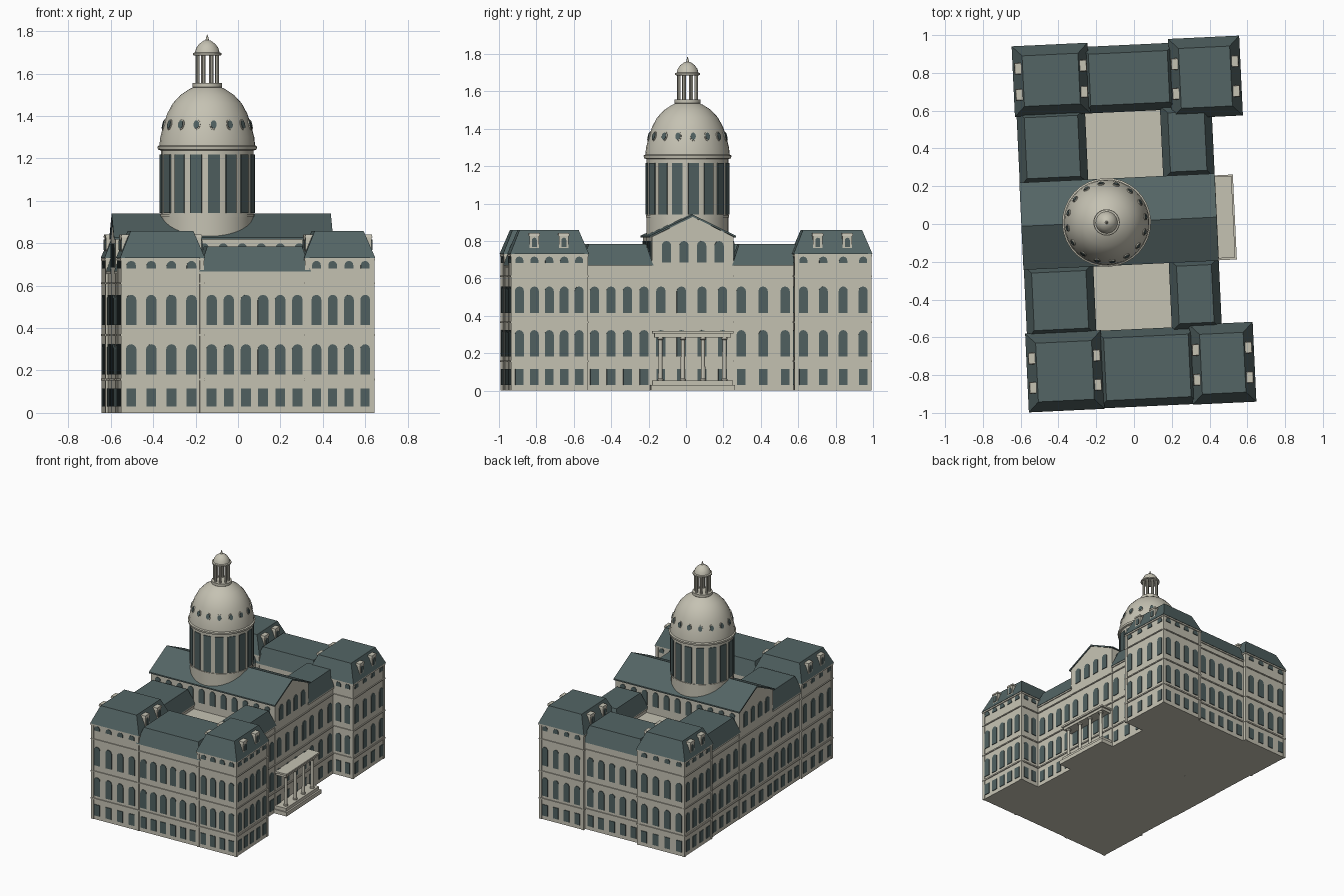
import bpy, bmesh, math
from mathutils import Vector, Matrix

if "Cube" in bpy.data.objects:
    bpy.data.objects.remove(bpy.data.objects["Cube"])

# The whole building is turned slightly about the vertical axis
TURN = Matrix.Rotation(math.radians(2.7), 4, 'Z')
Z = Vector((0, 0, 1))


def material(name, rgb):
    m = bpy.data.materials.new(name)
    m.diffuse_color = (*rgb, 1)
    m.use_nodes = True
    m.node_tree.nodes["Principled BSDF"].inputs["Base Color"].default_value = m.diffuse_color
    return m


STONE = material("pale_stone", (0.56, 0.54, 0.45))
SLATE = material("slate", (0.088, 0.130, 0.130))
GLASS = material("dark_glass", (0.080, 0.118, 0.118))


def finish(name, bm, mat, smooth=False):
    bmesh.ops.recalc_face_normals(bm, faces=bm.faces[:])
    me = bpy.data.meshes.new(name)
    bm.transform(TURN)
    bm.to_mesh(me)
    bm.free()
    me.materials.append(mat)
    ob = bpy.data.objects.new(name, me)
    bpy.context.collection.objects.link(ob)
    if smooth:
        bpy.ops.object.select_all(action='DESELECT')
        ob.select_set(True)
        bpy.context.view_layer.objects.active = ob
        bpy.ops.object.shade_smooth_by_angle(angle=math.radians(28))
    return ob


def frustum(bm, x0, x1, y0, y1, z0, z1, inset=0.0):
    """Box whose top may be drawn in on all sides."""
    i = inset
    lo = [bm.verts.new(p) for p in ((x0, y0, z0), (x1, y0, z0), (x1, y1, z0), (x0, y1, z0))]
    hi = [bm.verts.new(p) for p in ((x0 + i, y0 + i, z1), (x1 - i, y0 + i, z1),
                                    (x1 - i, y1 - i, z1), (x0 + i, y1 - i, z1))]
    bm.faces.new(lo[::-1])
    bm.faces.new(hi)
    for k in range(4):
        j = (k + 1) % 4
        bm.faces.new((lo[k], lo[j], hi[j], hi[k]))


def plate(bm, origin, out, w, h, arched=True, up=Z, thick=0.005):
    """Thin window plate: origin is the middle of its sill on the wall."""
    out, origin = Vector(out), Vector(origin)
    side = up.cross(out).normalized()
    r = w / 2
    pts = [(-r, 0), (r, 0)]
    if arched:
        pts += [(r * math.cos(a * math.pi / 6), h - r + r * math.sin(a * math.pi / 6)) for a in range(7)]
    else:
        pts += [(r, h), (-r, h)]
    base = [origin + side * u + up * v for u, v in pts]
    front = [bm.verts.new(p + out * thick) for p in base]
    back = [bm.verts.new(p - out * 0.002) for p in base]
    bm.faces.new(front)
    for k in range(len(pts)):
        j = (k + 1) % len(pts)
        bm.faces.new((back[k], back[j], front[j], front[k]))


def lathe(bm, profile, cx, cy, n=32):
    """Closed solid of revolution from (radius, height) points."""
    rings = [[bm.verts.new((cx + r * math.cos(2 * math.pi * k / n),
                            cy + r * math.sin(2 * math.pi * k / n), z)) for k in range(n)]
             for r, z in profile]
    for a, b in zip(rings, rings[1:]):
        for k in range(n):
            j = (k + 1) % n
            bm.faces.new((a[k], a[j], b[j], b[k]))
    bm.faces.new(rings[0][::-1])
    bm.faces.new(rings[-1])


def spread(a, b, n):
    return [a + (b - a) * k / (n - 1) for k in range(n)]


# Footprints: x0, x1, y0, y1
PAVILIONS = {"southwest": (-.594, -.21, -.961, -.562), "southeast": (.275, .594, -.961, -.556),
             "northwest": (-.594, -.21, .605, .961), "northeast": (.235, .594, .556, .961)}
WINGS = {"south_middle": (-.22, .29, -.958, -.565), "north_middle": (-.23, .25, .605, .94),
         "west_south": (-.585, -.235, -.57, -.203), "west_north": (-.585, -.24, .235, .62),
         "east_south": (.183, .43, -.57, -.203), "east_north": (.175, .43, .235, .61)}
HALL = (-.588, .433, -.203, .235)
BANDS = ((.152, .162), (.362, .371), (.608, .616))

# Walls, string courses, corner strips and hipped roofs
trim = bmesh.new()
dormers = bmesh.new()
glass = bmesh.new()
for group, top, roof_top in ((PAVILIONS, .73, .858), (WINGS, .668, .785)):
    tall = group is PAVILIONS
    for name, (x0, x1, y0, y1) in group.items():
        bm = bmesh.new()
        frustum(bm, x0, x1, y0, y1, 0, top)
        finish(name + "_walls", bm, STONE)
        for a, b in BANDS + ((top - .012, top - .001),):
            frustum(trim, x0 - .007, x1 + .007, y0 - .007, y1 + .007, a, b)
        bm = bmesh.new()
        o = .009
        frustum(bm, x0 - o, x1 + o, y0 - o, y1 + o, top, roof_top, .053 if tall else .04)
        finish(name + "_roof", bm, SLATE)
        if not tall:
            continue
        for cx, sx in ((x0, 1), (x1, -1)):
            for cy, sy in ((y0, 1), (y1, -1)):
                xs, ys = sorted((cx - sx * .004, cx + sx * .016)), sorted((cy - sy * .004, cy + sy * .016))
                frustum(trim, *xs, *ys, 0, top)
        # Two dormers on each of the east and west roof slopes
        for cx, s in ((x0, -1), (x1, 1)):
            for t in (.30, .69):
                cy = y0 + (y1 - y0) * t
                xs = sorted((cx - s * .055, cx - s * .004))
                frustum(dormers, *xs, cy - .026, cy + .026, .755, .83)
                frustum(dormers, xs[0] - .004, xs[1] + .004, cy - .031, cy + .031, .828, .842, .003)
                plate(glass, (cx - s * .004, cy, .768), (s, 0, 0), .026, .05)
finish("string_courses", trim, STONE)
finish("dormers", dormers, STONE)

# Courtyard floors
bm = bmesh.new()
frustum(bm, -.25, .2, .22, .62, 0, .63)
frustum(bm, -.25, .2, -.58, -.19, 0, .63)
finish("courtyard_roofs", bm, STONE)


# Central hall with a gable at each end
def gable(bm, x0, x1, pts):
    a = [bm.verts.new((x0, y, z)) for y, z in pts]
    b = [bm.verts.new((x1, y, z)) for y, z in pts]
    bm.faces.new(a)
    bm.faces.new(b[::-1])
    for k in range(len(pts)):
        j = (k + 1) % len(pts)
        bm.faces.new((a[k], a[j], b[j], b[k]))


hx0, hx1, hy0, hy1 = HALL
mid = (hy0 + hy1) / 2
bm = bmesh.new()
gable(bm, hx0, hx1, [(hy0, 0), (hy1, 0), (hy1, .822), (mid, .93), (hy0, .822)])
finish("hall_walls", bm, STONE)
bm = bmesh.new()
gable(bm, hx0 - .008, hx1 + .006, [(hy0 - .012, .818), (mid, .929), (hy1 + .012, .818),
                                   (hy1 + .012, .828), (mid, .941), (hy0 - .012, .828)])
finish("hall_roof", bm, SLATE)
bm = bmesh.new()
for a, b in BANDS:
    frustum(bm, hx0 - .007, hx1 + .007, hy0, hy1, a, b)
finish("hall_string_courses", bm, STONE)


# Windows: rows of plates along each wall
def row(axis, plane, sign, centres, attic=False, w=.05):
    for c in centres:
        o = (plane, c) if axis == 'x' else (c, plane)
        out = (sign, 0, 0) if axis == 'x' else (0, sign, 0)
        plate(glass, (*o, .03), out, w * .92, .085, False)
        plate(glass, (*o, .182), out, w, .142)
        plate(glass, (*o, .415), out, w, .142)
        if attic:
            plate(glass, (*o, .682), out, w * .9, .035)


row('y', -.961, -1, spread(-.55, -.265, 4), True)
row('y', -.958, -1, spread(-.17, .235, 6))
row('y', -.961, -1, spread(.325, .555, 4), True, .046)
row('y', .961, 1, spread(-.55, -.265, 4), True)
row('y', .94, 1, spread(-.165, .19, 5))
row('y', .961, 1, spread(.285, .55, 4), True, .046)
for s, ya, yb in ((-1, -.6, -.92), (1, .6, .92)):
    row('x', .594, 1, spread(ya, yb, 5 if s < 0 else 4), True, .048)
    row('x', -.594, -1, spread(ya + s * .005 + (.05 if s > 0 else 0), yb, 4), True, .048)
    # inward-facing returns beside the entrance front
    row('y', s * .556, -s, (.475, .55), True, .042)
row('x', .43, 1, spread(-.51, -.245, 4))
row('x', .433, 1, spread(-.155, .175, 4))
row('x', .43, 1, spread(.275, .51, 3))
row('x', -.585, -1, spread(-.51, -.245, 4))
row('x', -.588, -1, spread(-.155, .175, 4))
row('x', -.585, -1, spread(.285, .56, 4))
# Gable windows and upper hall windows over the courtyards
for c in spread(-.125, .157, 4):
    plate(glass, (hx1, c, .685), (1, 0, 0), .05, .115)
    plate(glass, (hx0, c, .685), (-1, 0, 0), .05, .115)
for c in spread(-.53, .37, 11):
    plate(glass, (c, hy0, .69), (0, -1, 0), .045, .11)
    plate(glass, (c, hy1, .69), (0, 1, 0), .045, .11)

# Domed tower
DX, DY = -.1445, .015
bm = bmesh.new()
lathe(bm, [(.219, .80), (.219, .925), (.223, .925), (.223, .938), (.219, .938), (.219, 1.238), (.233, 1.242),
           (.235, 1.257), (.226, 1.262), (.222, 1.30), (.208, 1.355), (.190, 1.41), (.163, 1.46),
           (.126, 1.50), (.085, 1.527), (.068, 1.535), (.070, 1.537), (.070, 1.556)], DX, DY)
finish("drum_and_dome", bm, STONE, True)
bm = bmesh.new()
lathe(bm, [(.056, 1.685), (.068, 1.688), (.068, 1.697), (.058, 1.70), (.053, 1.72), (.039, 1.74),
           (.018, 1.755), (.008, 1.758), (.006, 1.768), (.001, 1.785)], DX, DY, 24)
finish("lantern_cap", bm, STONE, True)
bm = bmesh.new()
for k in range(8):
    a = 2 * math.pi * (k + .5) / 8
    lathe(bm, [(.009, 1.55), (.009, 1.69)], DX + .05 * math.cos(a), DY + .05 * math.sin(a), 8)
finish("lantern_columns", bm, STONE, True)
bm = bmesh.new()
for k in range(16):
    a = 2 * math.pi * (k + .25) / 16
    d = Vector((math.cos(a), math.sin(a), 0))
    c = Vector((DX, DY, 0))
    plate(glass, c + d * .218 + Z * .943, d, .056, .275, False)
    # oval dome windows with raised surrounds
    up = (Z * .97 - d * .247).normalized()
    out = (d * .97 + Z * .247).normalized()
    base = c + d * .2115 + Z * 1.34
    for target, r, t in ((bm, 1.3, .003), (glass, 1.0, .006)):
        f = [base + up * .02 + (up * .02 * math.sin(q * math.pi / 6)
             + Z.cross(d) * .014 * math.cos(q * math.pi / 6)) * r for q in range(12)]
        front = [target.verts.new(p + out * t) for p in f]
        back = [target.verts.new(p - out * .004) for p in f]
        target.faces.new(front)
        for q in range(12):
            j = (q + 1) % 12
            target.faces.new((back[q], back[j], front[j], front[q]))
finish("dome_window_surrounds", bm, STONE)
finish("windows", glass, GLASS)

# Entrance portico
bm = bmesh.new()
frustum(bm, .42, .535, -.213, .237, 0, .03)
frustum(bm, .42, .522, -.203, .227, .03, .055)
frustum(bm, .42, .515, -.193, .217, .285, .305)
frustum(bm, .42, .527, -.203, .230, .305, .318)
finish("portico_base_and_roof", bm, STONE)
bm = bmesh.new()
for y in (-.16, -.04, .068, .182):
    lathe(bm, [(.016, .05), (.016, .062), (.012, .066), (.011, .27), (.016, .275), (.016, .29)], .495, y, 12)
finish("portico_columns", bm, STONE, True)
